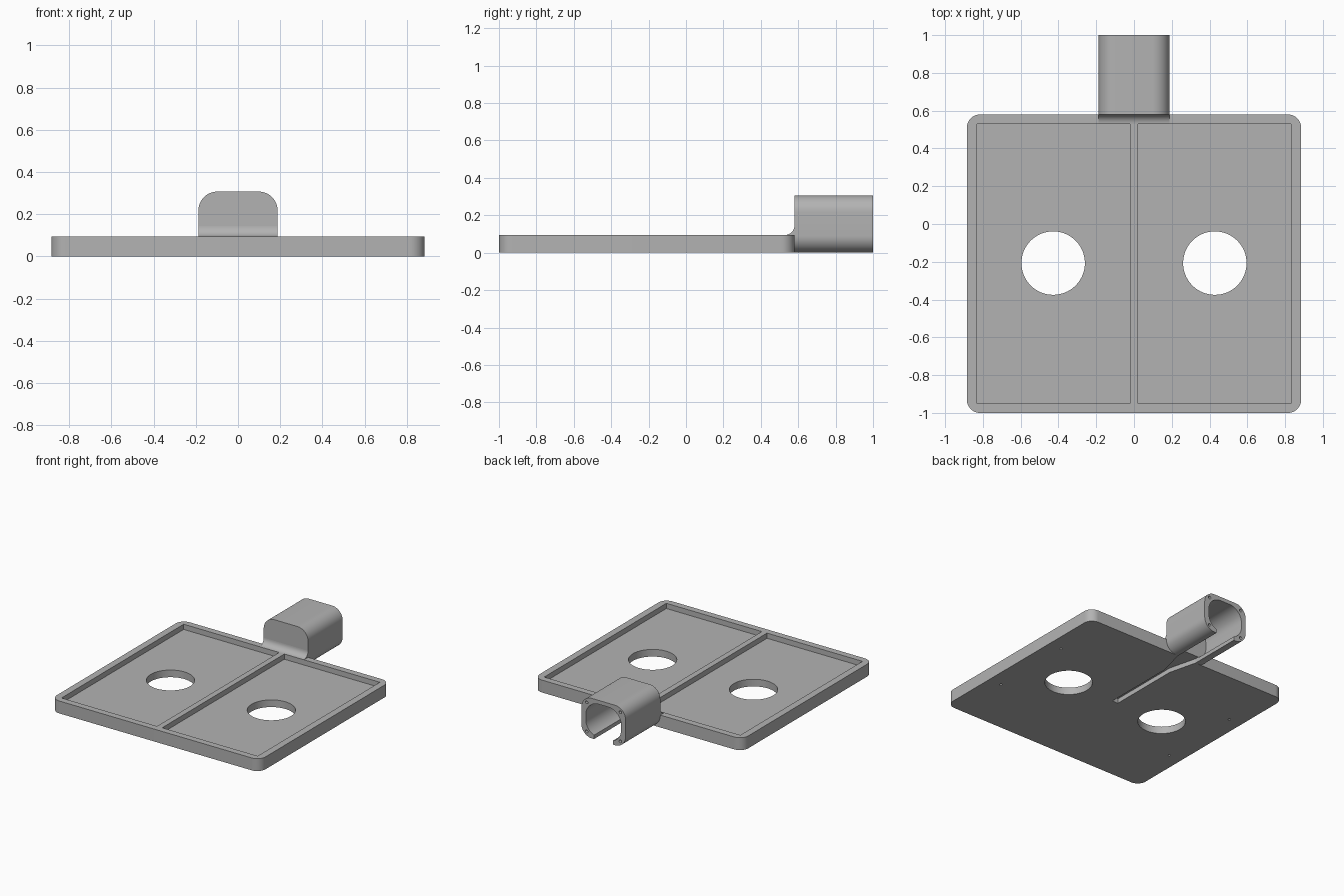
import bpy, bmesh, math
from mathutils import Vector

old = bpy.data.objects.get("Cube")
if old:
    bpy.data.objects.remove(old)

grey = bpy.data.materials.new("plain grey")
grey.use_nodes = True
colour = (0.45, 0.45, 0.45, 1)
grey.diffuse_color = colour
grey.node_tree.nodes["Principled BSDF"].inputs["Base Color"].default_value = colour


def rounded(x0, x1, y0, y1, r, steps=12):
    """Outline of a rectangle with round corners."""
    corners = [(x1 - r, y1 - r), (x0 + r, y1 - r), (x0 + r, y0 + r), (x1 - r, y0 + r)]
    pts = []
    for q, (cx, cy) in enumerate(corners):
        for i in range(steps + 1):
            a = math.pi / 2 * (q + i / steps)
            pts.append((cx + r * math.cos(a), cy + r * math.sin(a)))
    return pts


def circle(cx, cy, r, n=48):
    return [(cx + r * math.cos(math.tau * i / n), cy + r * math.sin(math.tau * i / n))
            for i in range(n)]


def box(x0, x1, y0, y1):
    return [(x0, y0), (x1, y0), (x1, y1), (x0, y1)]


def prism(name, pts, lo, hi, axis="z"):
    """Extrude an outline along an axis from lo to hi."""
    place = {"z": lambda u, v, w: (u, v, w),
             "y": lambda u, v, w: (u, w, v),
             "x": lambda u, v, w: (w, u, v)}[axis]
    bm = bmesh.new()
    face = bm.faces.new([bm.verts.new(place(u, v, lo)) for u, v in pts])
    out = bmesh.ops.extrude_face_region(bm, geom=[face])
    moved = [g for g in out["geom"] if isinstance(g, bmesh.types.BMVert)]
    bmesh.ops.translate(bm, verts=moved, vec=Vector(place(0, 0, hi - lo)))
    bmesh.ops.recalc_face_normals(bm, faces=bm.faces)
    mesh = bpy.data.meshes.new(name)
    bm.to_mesh(mesh)
    bm.free()
    mesh.materials.append(grey)
    obj = bpy.data.objects.new(name, mesh)
    bpy.context.collection.objects.link(obj)
    return obj


def select(obj):
    bpy.ops.object.select_all(action="DESELECT")
    obj.select_set(True)
    bpy.context.view_layer.objects.active = obj


def combine(obj, other, operation="DIFFERENCE"):
    """Apply a boolean and discard the helper."""
    select(obj)
    mod = obj.modifiers.new("boolean", "BOOLEAN")
    mod.operation, mod.solver, mod.object = operation, "EXACT", other
    bpy.ops.object.modifier_apply(modifier=mod.name)
    bpy.data.objects.remove(other)


# Tray plate
TOP, FLOOR, BACK, MID = 0.095, 0.055, 0.58, -0.207
tray = prism("tray", rounded(-0.885, 0.885, -1, BACK, 0.07), 0, TOP)

# Two pockets, round openings and blind screw holes underneath
for s in (-1, 1):
    xs = sorted((0.022 * s, 0.832 * s))
    combine(tray, prism("pocket", box(*xs, -0.95, 0.53), FLOOR, 0.2))
    combine(tray, prism("opening", circle(0.428 * s, MID, 0.168, 64), -0.1, 0.2))
    for dy in (-0.33, 0.33):
        combine(tray, prism("screw_hole", circle(0.775 * s, MID + dy, 0.009, 16), -0.1, 0.03))

# Cable groove flaring towards the housing
side = [(0.025, MID), (0.025, 0.36), (0.08, BACK), (0.08, 0.7)]
groove = side + [(-x, y) for x, y in reversed(side)]
combine(tray, prism("groove", groove, -0.1, 0.035))

# Housing at the back: rounded block with an open cavity and bottom slot
housing = prism("housing", rounded(-0.188, 0.188, 0, 0.307, 0.09), BACK, 1, "y")
combine(housing, prism("cavity", rounded(-0.15, 0.15, 0.022, 0.277, 0.11), 0.61, 1.1, "y"))
combine(housing, prism("slot", box(-0.08, 0.08, 0.61, 1.1), -0.1, 0.1))
combine(housing, prism("groove_end", box(-0.08, 0.08, 0.5, 0.65), -0.1, 0.035))
for x in (-0.143, 0.143):
    for z in (0.042, 0.265):
        combine(housing, prism("screw_hole", circle(x, z, 0.011, 16), 0.9, 1.1, "y"))

# Concave fillet between the tray rim and the housing
R = 0.05
arc = [(BACK - R + R * math.sin(a), TOP + R - R * math.cos(a))
       for a in (math.pi / 2 * i / 10 for i in range(11))]
fillet = prism("fillet", arc + [(BACK, TOP)], -0.188, 0.188, "x")

for obj in (tray, housing, fillet):
    select(obj)
    bpy.ops.object.shade_smooth_by_angle(angle=math.radians(30))
